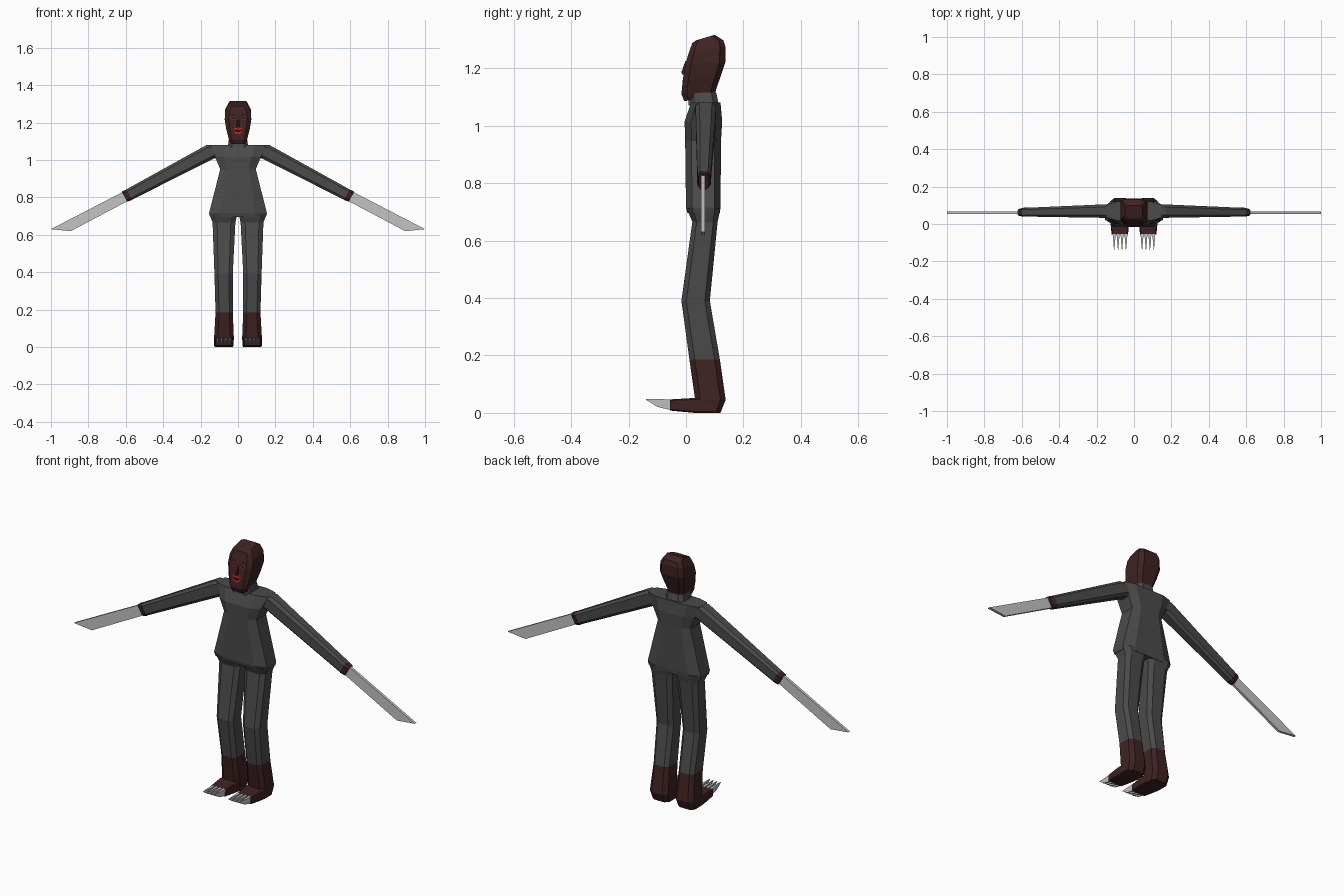
import bpy, bmesh
from mathutils import Vector

if "Cube" in bpy.data.objects:
    bpy.data.objects.remove(bpy.data.objects["Cube"])


def material(name, *rgb):
    m = bpy.data.materials.new(name)
    m.diffuse_color = (*rgb, 1)
    m.use_nodes = True
    m.node_tree.nodes["Principled BSDF"].inputs["Base Color"].default_value = m.diffuse_color
    return m


SUIT = material("charcoal cloth", 0.07, 0.07, 0.07)
SKIN = material("dark maroon skin", 0.05, 0.016, 0.016)
BLADE = material("pale steel", 0.55, 0.55, 0.55)
RED = material("bright red", 0.8, 0.01, 0.01)
DARK = material("eye black", 0.012, 0.008, 0.01)


def finish(name, bm, mat, mirror):
    bmesh.ops.recalc_face_normals(bm, faces=bm.faces)
    me = bpy.data.meshes.new(name)
    bm.to_mesh(me)
    bm.free()
    me.materials.append(mat)
    ob = bpy.data.objects.new(name, me)
    bpy.context.collection.objects.link(ob)
    if mirror:
        ob.modifiers.new("mirror", 'MIRROR').use_mirror_merge = False
    return ob


def octagon(c, u, v, fu, fv):
    """Chamfered rectangle around c with half-axes u and v."""
    c, u, v = Vector(c), Vector(u), Vector(v)
    a, b = 1 - fu, 1 - fv
    return [c + u * i + v * j for i, j in
            ((1, b), (a, 1), (-a, 1), (-1, b), (-1, -b), (-a, -1), (a, -1), (1, -b))]


def loft(name, rings, mat, mirror=False):
    bm = bmesh.new()
    loops = [[bm.verts.new(p) for p in r] for r in rings]
    n = len(loops[0])
    for lo, hi in zip(loops, loops[1:]):
        for i in range(n):
            j = (i + 1) % n
            bm.faces.new((lo[i], lo[j], hi[j], hi[i]))
    bm.faces.new(loops[0])
    bm.faces.new(loops[-1][::-1])
    return finish(name, bm, mat, mirror)


def level(x0, x1, y0, y1, zf, zb=None, fu=0.4, fv=0.35):
    """Upright cross-section whose front and back heights may differ."""
    zb = zf if zb is None else zb
    return octagon(((x0 + x1) / 2, (y0 + y1) / 2, (zf + zb) / 2),
                   ((x1 - x0) / 2, 0, 0), (0, (y1 - y0) / 2, (zb - zf) / 2), fu, fv)


def limb(top, bottom, y0, y1, fu=0.35, fv=0.4):
    """Cross-section of a sideways limb from its top and bottom (x, z) points."""
    (tx, tz), (bx, bz) = top, bottom
    return octagon(((tx + bx) / 2, (y0 + y1) / 2, (tz + bz) / 2),
                   ((tx - bx) / 2, 0, (tz - bz) / 2), (0, (y1 - y0) / 2, 0), fu, fv)


# jacket
loft("jacket", [level(-w, w, a, b, z) for w, a, b, z in (
    (0.150, 0.005, 0.118, 0.695), (0.155, 0.000, 0.120, 0.715),
    (0.095, -0.003, 0.122, 0.95), (0.122, -0.005, 0.126, 1.015),
    (0.150, 0.018, 0.120, 1.08))], SUIT)
loft("collar", [level(-0.055, 0.055, 0.008, 0.115, 1.07),
                level(-0.048, 0.048, 0.012, 0.105, 1.115)], SUIT)

# sleeves, hands and forearm blades
loft("sleeve", [limb((0.10, 1.079), (0.08, 0.99), 0.03, 0.105),
                limb((0.168, 1.08), (0.125, 1.01), 0.033, 0.105),
                limb((0.598, 0.842), (0.567, 0.787), 0.040, 0.086)], SUIT, True)
loft("hand", [limb((0.597, 0.842), (0.566, 0.786), 0.039, 0.087),
              limb((0.622, 0.831), (0.592, 0.777), 0.044, 0.080)], SKIN, True)
bm = bmesh.new()
outline = ((0.610, 0.832), (1.0, 0.630), (0.895, 0.619), (0.585, 0.783))
sides = [[bm.verts.new((x, y, z)) for x, z in outline] for y in (0.053, 0.067)]
for i in range(4):
    j = (i + 1) % 4
    bm.faces.new((sides[0][i], sides[0][j], sides[1][j], sides[1][i]))
bm.faces.new(sides[0])
bm.faces.new(sides[1])
finish("arm_blade", bm, BLADE, True)

# trousers and boots
loft("trouser_leg", [level(*r) for r in (
    (0.004, 0.153, 0.002, 0.120, 0.712), (0.014, 0.136, 0.022, 0.110, 0.665),
    (0.028, 0.126, -0.016, 0.083, 0.39), (0.028, 0.120, 0.012, 0.118, 0.185))],
    SUIT, True)
loft("ankle", [level(*r) for r in (
    (0.028, 0.120, 0.012, 0.118, 0.185), (0.022, 0.128, 0.032, 0.138, 0.045),
    (0.026, 0.124, 0.030, 0.120, 0.0))], SKIN, True)
loft("foot", [octagon((0.076, y, (lo + hi) / 2), (w, 0, 0), (0, 0, (hi - lo) / 2), 0.12, 0.2)
              for y, w, lo, hi in ((0.10, 0.05, 0.0, 0.052), (0.03, 0.052, 0.0, 0.052),
                                   (-0.055, 0.044, 0.008, 0.047))], SKIN, True)

# toe claws
for k in range(4):
    x = 0.043 + 0.021 * k
    rings = []
    for y, w, lo, hi in ((-0.053, 0.008, 0.010, 0.047), (-0.10, 0.0045, 0.021, 0.048),
                         (-0.14, 0.0008, 0.046, 0.049)):
        rings.append([(x - w, y, hi), (x + w, y, hi), (x + w * 0.6, y, lo), (x - w * 0.6, y, lo)])
    loft("toe_claw_%d" % (k + 1), rings, BLADE, True)

# head: half width, front y, front z, back y, back z
HEAD = ((0.042, -0.006, 1.085, 0.100, 1.105), (0.050, -0.016, 1.110, 0.106, 1.130),
        (0.062, -0.011, 1.160, 0.120, 1.170), (0.071, -0.002, 1.215, 0.137, 1.220),
        (0.068, 0.010, 1.255, 0.137, 1.275), (0.055, 0.022, 1.288, 0.130, 1.297),
        (0.046, 0.036, 1.297, 0.100, 1.316))
loft("head", [level(-w, w, yf, yb, zf, zb, 0.32, 0.3) for w, yf, zf, yb, zb in HEAD], SKIN)
loft("nose", [[(-w, y + d, z), (w, y + d, z), (w * 0.4, y, z), (-w * 0.4, y, z)]
              for w, y, d, z in ((0.012, -0.013, 0.02, 1.178), (0.012, -0.016, 0.02, 1.186),
                                 (0.005, -0.002, 0.01, 1.225))], SKIN)


def face_y(z):
    """Depth of the front of the face at height z."""
    for a, b in zip(HEAD, HEAD[1:]):
        if a[2] <= z <= b[2]:
            return a[1] + (b[1] - a[1]) * (z - a[2]) / (b[2] - a[2])


def plate(name, strip, mat, lift=0.002):
    """Thin painted band on the face: (x, lower z, upper z) columns, mirrored."""
    bm = bmesh.new()
    cols = [[bm.verts.new((x, face_y(z) - lift, z)) for z in (lo, hi)] for x, lo, hi in strip]
    for a, b in zip(cols, cols[1:]):
        bm.faces.new((a[0], b[0], b[1], a[1]))
    finish(name, bm, mat, True)


# face markings
plate("upper_lip", ((0.0, 1.162, 1.168), (0.012, 1.164, 1.171), (0.027, 1.162, 1.166)), RED)
plate("lower_lip", ((0.0, 1.138, 1.147), (0.010, 1.140, 1.149), (0.020, 1.149, 1.158)), RED)
plate("mouth_gap", ((0.0, 1.147, 1.162), (0.010, 1.149, 1.164), (0.020, 1.158, 1.163)), DARK)
plate("nostril", ((0.013, 1.180, 1.184), (0.018, 1.181, 1.187)), RED)
plate("eye_rim", ((0.017, 1.219, 1.222), (0.029, 1.215, 1.230), (0.042, 1.222, 1.226)), RED, 0.0015)
plate("eye", ((0.018, 1.220, 1.222), (0.029, 1.218, 1.229), (0.040, 1.222, 1.225)), DARK, 0.003)
plate("eyebrow", ((0.014, 1.236, 1.241), (0.030, 1.241, 1.247), (0.044, 1.236, 1.240)), DARK)
